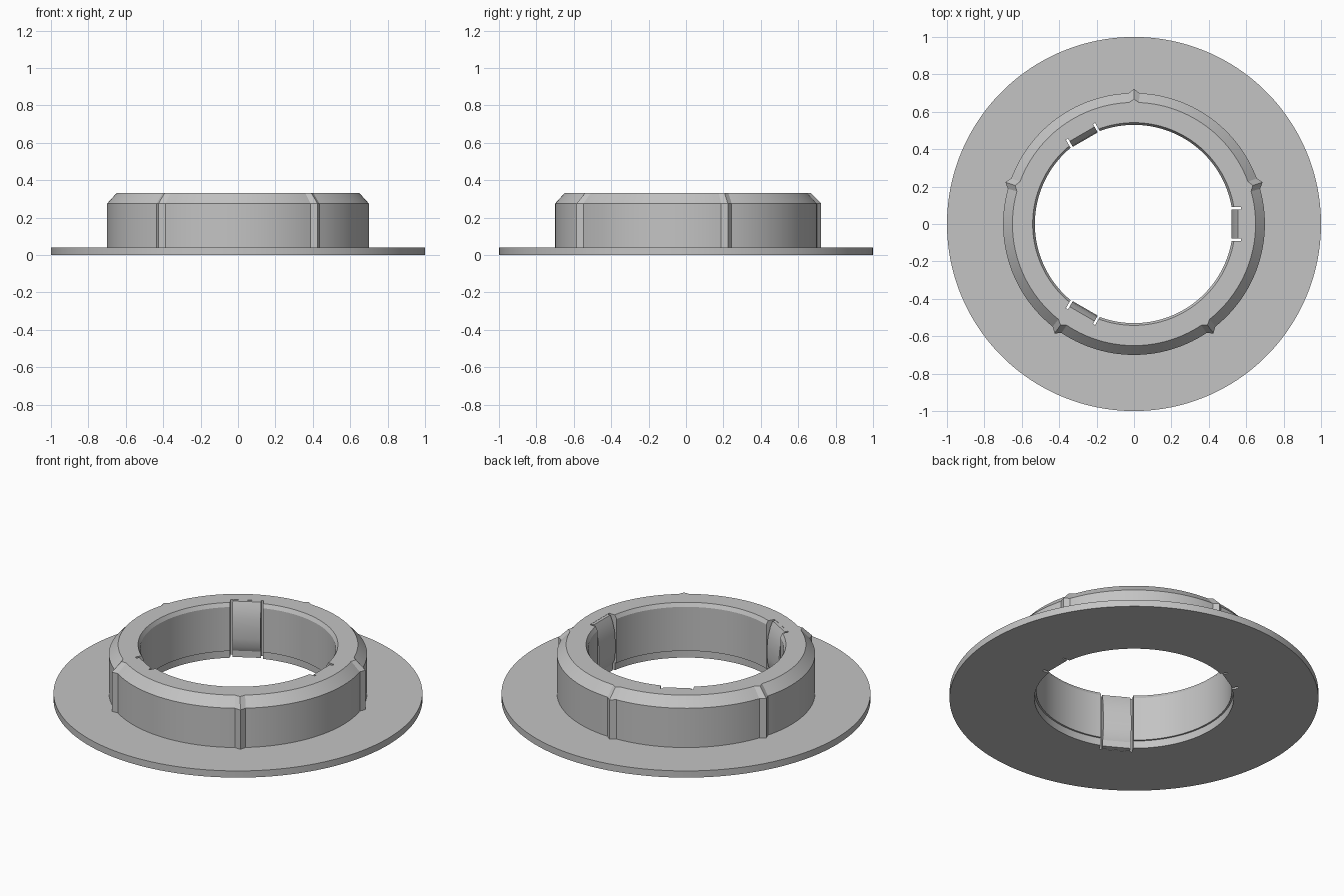
import bpy, bmesh, math
from mathutils import Matrix

cube = bpy.data.objects.get("Cube")
if cube:
    bpy.data.objects.remove(cube, do_unlink=True)

grey = bpy.data.materials.new("plain grey")
grey.use_nodes = True
grey.diffuse_color = (0.55, 0.55, 0.55, 1)
grey.node_tree.nodes["Principled BSDF"].inputs["Base Color"].default_value = (0.55, 0.55, 0.55, 1)


def finish(name, bm):
    bmesh.ops.recalc_face_normals(bm, faces=bm.faces)
    mesh = bpy.data.meshes.new(name)
    bm.to_mesh(mesh)
    bm.free()
    mesh.materials.append(grey)
    obj = bpy.data.objects.new(name, mesh)
    bpy.context.collection.objects.link(obj)
    return obj


def prism(bm, profile, half_width, angle):
    """Extrude a radius/height profile sideways, then turn it about z."""
    turn = Matrix.Rotation(angle, 3, "Z")
    sides = []
    for y in (-half_width, half_width):
        sides.append([bm.verts.new(turn @ Matrix.Identity(3) @ v) for v in
                      [Matrix.Translation((r, y, z)).to_translation() for r, z in profile]])
    a, b = sides
    bm.faces.new(a)
    bm.faces.new(b[::-1])
    for i in range(len(a)):
        j = (i + 1) % len(a)
        bm.faces.new((a[i], b[i], b[j], a[j]))


def smooth(obj):
    bpy.ops.object.select_all(action="DESELECT")
    obj.select_set(True)
    bpy.context.view_layer.objects.active = obj
    bpy.ops.object.shade_smooth_by_angle(angle=math.radians(20))


# Flanged collar: radius, height, extra radius on the five ridges
section = [(0.54, 0, 0), (1, 0, 0), (1, 0.04, 0), (0.70, 0.04, 0.023),
           (0.70, 0.275, 0.023), (0.65, 0.33, 0.018), (0.542, 0.33, 0),
           (0.53, 0.308, 0), (0.53, 0.045, 0), (0.54, 0.045, 0)]
SEGMENTS, RIDGES = 150, 5
bm = bmesh.new()
rings = []
for i in range(SEGMENTS):
    angle = math.pi / 2 + math.tau * i / SEGMENTS
    on_ridge = i % (SEGMENTS // RIDGES) == 0
    rings.append([bm.verts.new(((r + e * on_ridge) * math.cos(angle),
                                (r + e * on_ridge) * math.sin(angle), z))
                  for r, z, e in section])
for i, ring in enumerate(rings):
    after = rings[(i + 1) % SEGMENTS]
    for j in range(len(section)):
        k = (j + 1) % len(section)
        bm.faces.new((ring[j], after[j], after[k], ring[k]))
collar = finish("flanged_collar", bm)

# Pockets that leave a narrow slot on each side of every clip
clip_angles = [math.tau * k / 3 for k in range(3)]
bm = bmesh.new()
for angle in clip_angles:
    prism(bm, [(0.45, -0.1), (0.572, -0.1), (0.572, 0.5), (0.45, 0.5)], 0.09, angle)
cutter = finish("clip_pocket_cutter", bm)
cutter.hide_render = True
cutter.hide_viewport = True
cut = collar.modifiers.new("clip pockets", "BOOLEAN")
cut.operation = "DIFFERENCE"
cut.solver = "EXACT"
cut.object = cutter
bpy.context.view_layer.objects.active = collar
bpy.ops.object.modifier_apply(modifier=cut.name)
bpy.data.objects.remove(cutter, do_unlink=True)
smooth(collar)

# Three spring clips, bulging inwards at mid height
clip_profile = [(0.578, 0.002), (0.54, 0.002), (0.54, 0.04), (0.526, 0.07),
                (0.521, 0.12), (0.521, 0.18), (0.526, 0.24), (0.54, 0.295),
                (0.555, 0.329), (0.578, 0.329)]
for k, angle in enumerate(clip_angles):
    bm = bmesh.new()
    prism(bm, clip_profile, 0.077, angle)
    smooth(finish(f"spring_clip_{k + 1}", bm))
